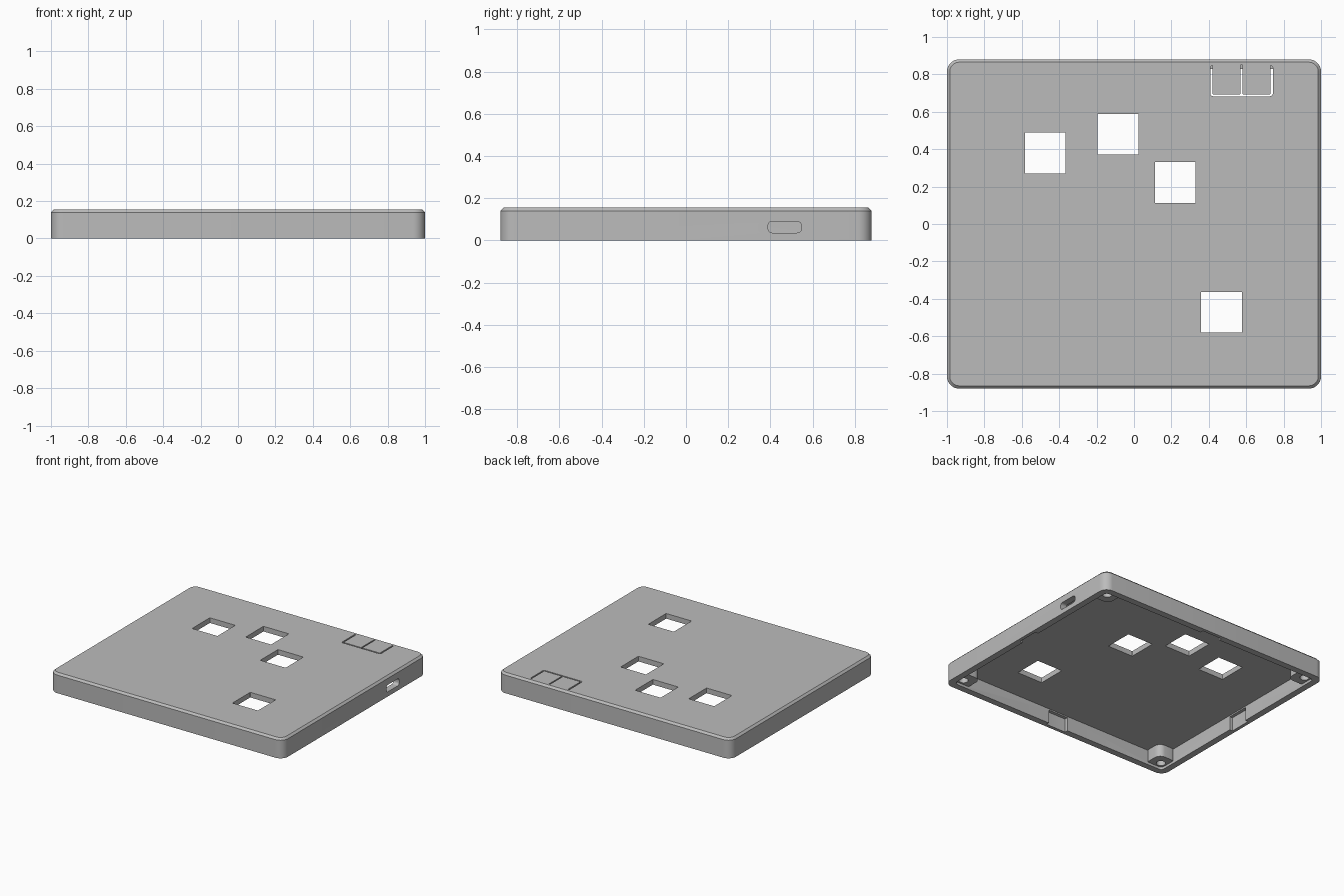
import bpy
import bmesh
from math import sin, cos, pi, radians

default_cube = bpy.data.objects.get("Cube")
if default_cube:
    bpy.data.objects.remove(default_cube, do_unlink=True)

W, D, H = 1.0, 0.88, 0.155     # half width, half depth, height
WALL, ROOF = 0.05, 0.115       # wall thickness, underside of the top

grey = bpy.data.materials.new("plain grey")
grey.use_nodes = True
grey.diffuse_color = (0.5, 0.5, 0.5, 1)
grey.node_tree.nodes["Principled BSDF"].inputs["Base Color"].default_value = (0.5, 0.5, 0.5, 1)


def outline(hx, hy, r, steps=8):
    """Points of a rounded rectangle, counter-clockwise."""
    pts = []
    for k, (sx, sy) in enumerate([(1, 1), (-1, 1), (-1, -1), (1, -1)]):
        for i in range(steps + 1):
            a = (k + i / steps) * pi / 2
            pts.append((sx * (hx - r) + r * cos(a), sy * (hy - r) + r * sin(a)))
    return pts


def loft(name, rings, centre=(0, 0), axis="Z"):
    """Solid through rounded-rectangle rings given as (half x, half y, radius, level)."""
    bm = bmesh.new()
    loops = []
    for hx, hy, r, level in rings:
        loop = []
        for u, v in outline(hx, hy, r):
            u, v = u + centre[0], v + centre[1]
            loop.append(bm.verts.new((u, v, level) if axis == "Z" else (level, u, v)))
        loops.append(loop)
    n = len(loops[0])
    for low, high in zip(loops, loops[1:]):
        for i in range(n):
            j = (i + 1) % n
            bm.faces.new((low[i], low[j], high[j], high[i]))
    bm.faces.new(loops[0][::-1])
    bm.faces.new(loops[-1])
    bmesh.ops.recalc_face_normals(bm, faces=bm.faces)
    mesh = bpy.data.meshes.new(name)
    bm.to_mesh(mesh)
    bm.free()
    mesh.materials.append(grey)
    obj = bpy.data.objects.new(name, mesh)
    bpy.context.collection.objects.link(obj)
    return obj


def prism(name, cx, cy, hx, hy, r, z0, z1):
    return loft(name, [(hx, hy, r, z0), (hx, hy, r, z1)], (cx, cy))


def combine(target, tool, operation="DIFFERENCE"):
    """Apply a boolean and discard the helper."""
    mod = target.modifiers.new("cut", "BOOLEAN")
    mod.operation, mod.solver, mod.object = operation, "EXACT", tool
    bpy.context.view_layer.objects.active = target
    bpy.ops.object.modifier_apply(modifier=mod.name)
    bpy.data.objects.remove(tool, do_unlink=True)


# Outer shell with a chamfered top edge, hollow from below
C = 0.015
case = loft("case_shell", [(W, D, 0.065, 0), (W, D, 0.065, H - C),
                           (W - C, D - C, 0.05, H)])
combine(case, prism("cavity", 0, 0, W - WALL, D - WALL, 0.03, -0.1, ROOF))

# Corner screw lugs, slightly recessed, with blind holes
for sx in (-1, 1):
    for sy in (-1, 1):
        lug = prism("lug", sx * (W - 0.1), sy * (D - 0.1), 0.08, 0.08, 0.05, 0.02, ROOF + 0.01)
        combine(case, lug, "UNION")
        hole = prism("screw_hole", sx * (W - 0.095), sy * (D - 0.095), 0.033, 0.033, 0.0329, -0.1, 0.1)
        combine(case, hole)

# Clip recesses in the middle of each inner wall
for s in (-1, 1):
    combine(case, prism("clip_x", s * (W - WALL), 0, 0.025, 0.085, 0.001, -0.1, 0.105))
    combine(case, prism("clip_y", 0, s * (D - WALL), 0.085, 0.025, 0.001, -0.1, 0.105))

# Square key openings
for x, y in [(-0.475, 0.38), (-0.085, 0.48), (0.22, 0.222), (0.468, -0.472)]:
    combine(case, prism("key_opening", x, y, 0.109, 0.109, 0.003, 0.08, 0.3))

# Thin slots freeing two push tabs: one U with a middle divider
slots = prism("tab_slots", 0.575, 0.766, 0.167, 0.083, 0.015, 0.08, 0.3)
for s in (-1, 1):
    keep = prism("tab", 0.575 + s * 0.0805, 0.79, 0.0755, 0.097, 0.006, 0.0, 0.4)
    combine(slots, keep)
combine(case, slots)

# Rounded port through the right-hand wall
port = loft("port", [(0.079, 0.027, 0.02, 0.9), (0.079, 0.027, 0.02, 1.1)], (0.468, 0.063), "X")
combine(case, port)

# Smooth the rounded corners, keep edges crisp
bpy.ops.object.select_all(action="DESELECT")
case.select_set(True)
bpy.context.view_layer.objects.active = case
bpy.ops.object.shade_smooth_by_angle(angle=radians(30))
